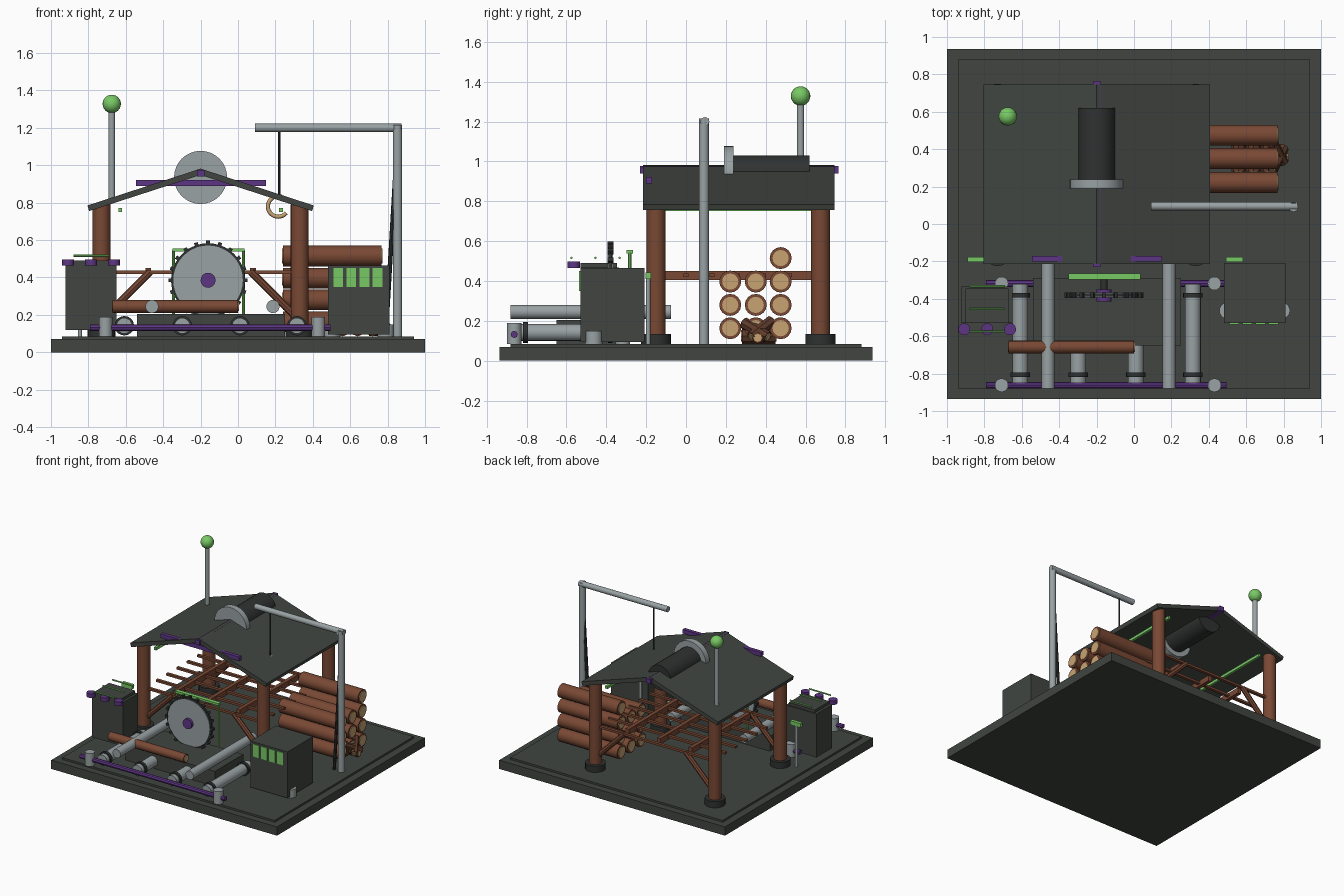
import bpy, bmesh, math
from mathutils import Vector

if "Cube" in bpy.data.objects:
    bpy.data.objects.remove(bpy.data.objects["Cube"])


def material(name, r, g, b):
    m = bpy.data.materials.new(name)
    m.diffuse_color = (r, g, b, 1)
    m.use_nodes = True
    m.node_tree.nodes["Principled BSDF"].inputs["Base Color"].default_value = m.diffuse_color
    return m


DARK = material("dark_slate", 0.052, 0.060, 0.052)
BLACK = material("blackened_iron", 0.028, 0.032, 0.030)
GREY = material("steel_grey", 0.32, 0.36, 0.37)
WOOD = material("red_brown_wood", 0.19, 0.065, 0.034)
BARK = material("dark_bark", 0.11, 0.042, 0.022)
TAN = material("cut_wood_tan", 0.58, 0.37, 0.17)
PURPLE = material("purple_metal", 0.11, 0.036, 0.23)
GREEN = material("green_light", 0.19, 0.58, 0.13)


def finish(name, bm, mat, smooth=False):
    me = bpy.data.meshes.new(name)
    bm.to_mesh(me)
    bm.free()
    ob = bpy.data.objects.new(name, me)
    bpy.context.collection.objects.link(ob)
    me.materials.append(mat)
    if smooth:
        bpy.context.view_layer.objects.active = ob
        ob.select_set(True)
        bpy.ops.object.shade_smooth_by_angle(angle=math.radians(40))
        ob.select_set(False)
    return ob


def box(name, x, y, z, mat):
    """Box from three (low, high) ranges."""
    bm = bmesh.new()
    bmesh.ops.create_cube(bm, size=1)
    for v in bm.verts:
        v.co = [r[0] if c < 0 else r[1] for c, r in zip(v.co, (x, y, z))]
    return finish(name, bm, mat)


def rod(name, a, b, r, mat, sides=20):
    """Cylinder between two points."""
    a, b = Vector(a), Vector(b)
    bm = bmesh.new()
    bmesh.ops.create_cone(bm, cap_ends=True, segments=sides, radius1=r, radius2=r,
                          depth=(b - a).length)
    q = (b - a).to_track_quat('Z', 'Y')
    for v in bm.verts:
        v.co = q @ v.co + (a + b) / 2
    return finish(name, bm, mat, True)


def log(name, a, b, r, mat=WOOD, sides=16):
    """Log with a raised cut face at each end."""
    a, b = Vector(a), Vector(b)
    d = (b - a).normalized() * 0.005
    rod(name, a, b, r, mat, sides)
    rod(name + "_cut_face", a - d, b + d, r * 0.74, TAN, sides)


# ground slab
box("base_slab", (-1, 1), (-0.935, 0.935), (0, 0.07), DARK)
box("base_top", (-0.94, 0.94), (-0.88, 0.88), (0.07, 0.085), DARK)

# shed posts with footings and diagonal braces
for y in (-0.15, 0.675):
    for s in (-1, 1):
        x = -0.2 + s * 0.53
        rod("shed_post", (x, y, 0.085), (x, y, 0.79), 0.048, WOOD)
        rod("post_footing", (x, y, 0.085), (x, y, 0.135), 0.075, BLACK)
        rod("post_brace", (x - s * 0.02, y, 0.19), (x - s * 0.26, y, 0.43), 0.02, WOOD, 8)

# loft lattice between the posts
for x in (-0.48, -0.2, 0.08):
    box("loft_beam", (x - 0.015, x + 0.015), (-0.11, 0.63), (0.405, 0.45), WOOD)
for y in (-0.15, 0.0, 0.13, 0.26, 0.39, 0.52, 0.675):
    box("loft_slat", (-0.72, 0.32), (y - 0.012, y + 0.012), (0.42, 0.437), WOOD)

# gable roof as an extruded chevron
bm = bmesh.new()
profile = [(-0.805, 0.785), (-0.2, 0.982), (0.405, 0.785),
           (0.396, 0.755), (-0.2, 0.948), (-0.796, 0.755)]
front = [bm.verts.new((x, -0.215, z)) for x, z in profile]
back = [bm.verts.new((x, 0.745, z)) for x, z in profile]
for i in range(6):
    j = (i + 1) % 6
    bm.faces.new((front[i], front[j], back[j], back[i]))
for v in (front, back):
    for idx in ((0, 1, 4, 5), (1, 2, 3, 4)):
        bm.faces.new([v[i] for i in idx])
bmesh.ops.recalc_face_normals(bm, faces=bm.faces)
finish("gable_roof", bm, DARK)
box("ridge_beam", (-0.22, -0.18), (-0.23, 0.765), (0.94, 0.976), PURPLE)
box("gable_crossbar", (-0.545, 0.15), (-0.2, -0.17), (0.89, 0.922), PURPLE)
for x in (-0.63, 0.23):
    box("eave_light", (x - 0.01, x + 0.01), (-0.15, 0.68), (0.75, 0.772), GREEN)

# roof drum with steel disc
rod("roof_drum", (-0.2, 0.235, 0.93), (-0.2, 0.62, 0.93), 0.1, BLACK, 28)
rod("roof_disc", (-0.2, 0.19, 0.935), (-0.2, 0.238, 0.935), 0.142, GREY, 32)

# mast with lamp
rod("mast", (-0.675, 0.575, 0.8), (-0.675, 0.575, 1.3), 0.018, GREY)
bm = bmesh.new()
bmesh.ops.create_uvsphere(bm, u_segments=20, v_segments=12, radius=0.049)
finish("mast_lamp", bm, GREEN, True).location = (-0.675, 0.575, 1.328)

# crane with cable and hook
rod("crane_post", (0.853, 0.09, 0.085), (0.853, 0.09, 1.215), 0.025, GREY)
rod("crane_arm", (0.09, 0.095, 1.2), (0.875, 0.095, 1.2), 0.022, GREY)
rod("crane_brace", (0.79, 0.09, 0.085), (0.85, 0.09, 1.1), 0.012, BLACK, 8)
rod("crane_cable", (0.22, 0.095, 0.83), (0.22, 0.095, 1.2), 0.006, BLACK, 8)
cu = bpy.data.curves.new("crane_hook", 'CURVE')
cu.dimensions = '3D'
cu.bevel_depth, cu.bevel_resolution, cu.use_fill_caps = 0.011, 2, True
sp = cu.splines.new('POLY')
sp.points.add(20)
for i, p in enumerate(sp.points):
    t = math.radians(70 + 250 * i / 20)
    p.co = (0.215 + 0.055 * math.cos(t), 0.095, 0.78 + 0.055 * math.sin(t), 1)
cu.materials.append(TAN)
bpy.context.collection.objects.link(bpy.data.objects.new("crane_hook", cu))

# log pile
for row, z in enumerate((0.163, 0.28, 0.397, 0.515)):
    for y in ((0.475,) if row == 3 else (0.222, 0.35, 0.475)):
        log("pile_log", (0.24, y, z), (0.768, y, z), 0.055)
# short offcuts under and beside the pile
for x in (0.56, 0.64, 0.72):
    log("offcut", (x, 0.28, 0.125), (x, 0.45, 0.125), 0.04, BARK, 8)
for y0, z0, y1, z1 in ((0.29, 0.19, 0.41, 0.12), (0.43, 0.2, 0.33, 0.12)):
    log("loose_offcut", (0.74, y0, z0), (0.80, y1, z1), 0.03, BARK, 8)
log("loose_offcut", (0.70, 0.36, 0.115), (0.82, 0.36, 0.115), 0.028, BARK, 8)

# saw bed, guard frame and blade
box("saw_bed", (-0.54, 0.25), (-0.65, -0.29), (0.085, 0.205), DARK)
box("guard_top", (-0.35, 0.035), (-0.298, -0.265), (0.538, 0.555), GREEN)
for x in (-0.345, 0.03):
    rod("guard_side", (x, -0.282, 0.2), (x, -0.282, 0.545), 0.008, GREEN, 8)
cx, cz = -0.16, 0.385
rod("blade_rim", (cx, -0.388, cz), (cx, -0.372, cz), 0.198, BLACK, 40)
rod("saw_blade", (cx, -0.394, cz), (cx, -0.366, cz), 0.186, GREY, 40)
rod("blade_hub", (cx, -0.415, cz), (cx, -0.35, cz), 0.04, PURPLE)
rod("blade_axle", (cx, -0.37, cz), (cx, -0.28, cz), 0.018, BLACK)
for i in range(20):
    t = math.tau * i / 20
    tooth = box("blade_tooth", (-0.01, 0.01), (-0.015, 0.015), (0.19, 0.212), BLACK)
    tooth.location = (cx, -0.38, cz)
    tooth.rotation_euler = (0, t, 0)

# conveyor rollers with collars, and side rails
for x in (-0.608, -0.298, 0.01, 0.315):
    rod("roller", (x, -0.85, 0.142), (x, -0.32, 0.142), 0.042, GREY)
    for y in (-0.805, -0.38):
        rod("roller_collar", (x, y - 0.012, 0.142), (x, y + 0.012, 0.142), 0.052, BLACK)
for y in (-0.862, -0.318):
    rod("side_rail", (-0.79, y, 0.132), (0.495, y, 0.132), 0.018, PURPLE, 8)
    for x in (-0.708, 0.43):
        rod("rail_stand", (x, y, 0.085), (x, y, 0.188), 0.036, GREY)
for x in (-0.46, 0.187):
    rod("feed_rail", (x, -0.88, 0.245), (x, -0.075, 0.245), 0.035, GREY)
log("feed_log", (-0.67, -0.658, 0.245), (0.0, -0.658, 0.245), 0.034)

# right control cabinet with lit panels
box("right_cabinet", (0.482, 0.81), (-0.53, -0.208), (0.095, 0.465), DARK)
for i in range(4):
    x = 0.51 + 0.07 * i
    box("cabinet_panel", (x, x + 0.052), (-0.536, -0.529), (0.35, 0.45), GREEN)
for x in (0.5, 0.79):
    rod("cabinet_foot", (x, -0.463, 0.085), (x, -0.463, 0.15), 0.044, GREY)

# left control cabinet with knobs and light bars
box("left_cabinet", (-0.922, -0.65), (-0.53, -0.335), (0.12, 0.468), DARK)
box("left_cabinet_lid", (-0.9, -0.67), (-0.53, -0.345), (0.465, 0.49), DARK)
for x in (-0.908, -0.785, -0.663):
    rod("cabinet_knob", (x, -0.563, 0.465), (x, -0.563, 0.497), 0.032, PURPLE)
for y in (-0.333, -0.455, -0.575):
    rod("light_bar", (-0.88, y, 0.516), (-0.69, y, 0.516), 0.006, GREEN, 8)

# small signal posts behind the cabinets
for x in (-0.845, 0.537):
    rod("signal_post", (x, -0.19, 0.085), (x, -0.19, 0.42), 0.011, GREY, 10)
    box("signal_plate", (x - 0.046, x + 0.046), (-0.203, -0.176), (0.41, 0.443), GREEN)
